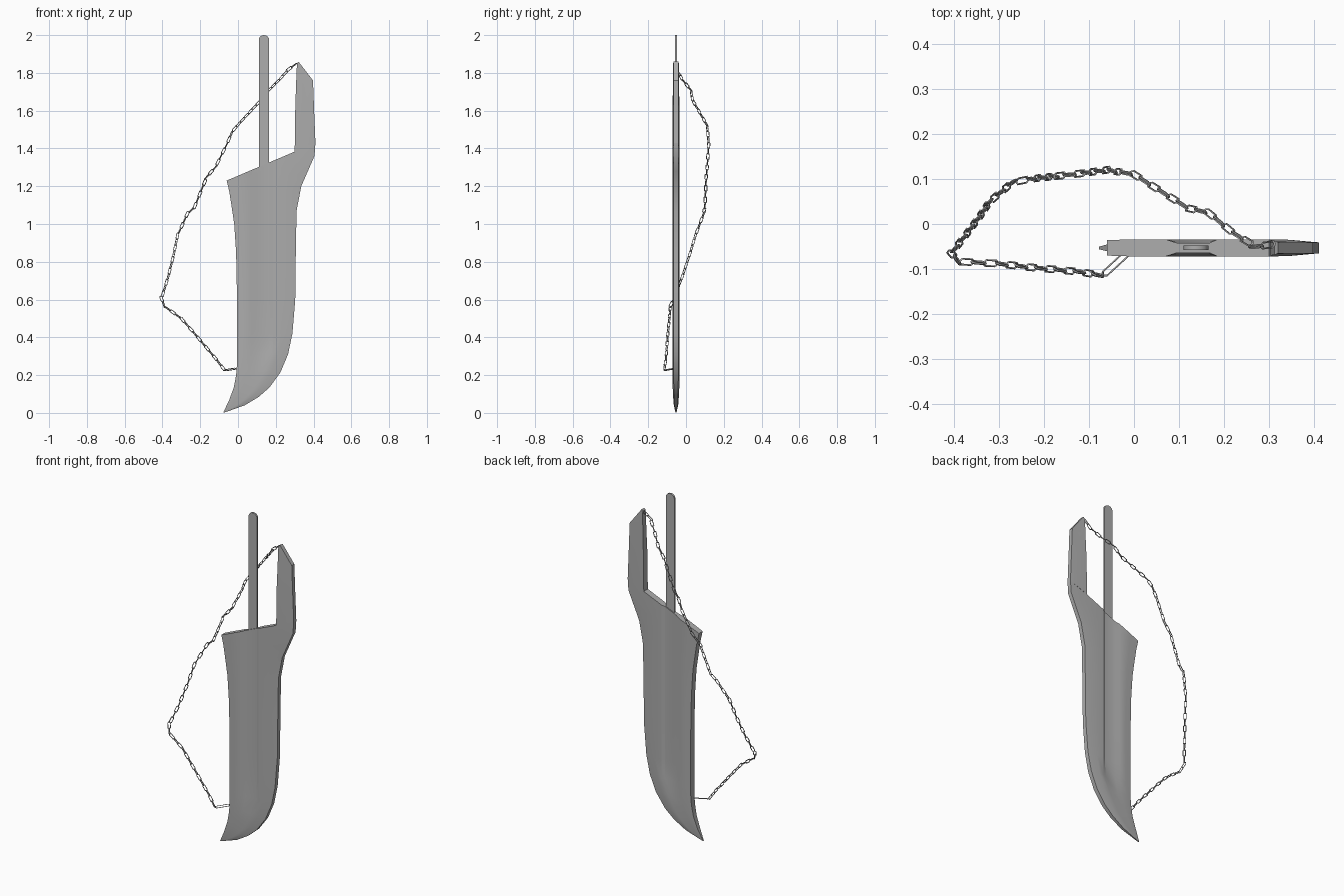
import bpy, bmesh, math
from mathutils import Vector, Matrix

cube = bpy.data.objects.get("Cube")
if cube:
    bpy.data.objects.remove(cube)

steel = bpy.data.materials.new("grey_steel")
steel.use_nodes = True
colour = (0.42, 0.42, 0.42, 1)
steel.diffuse_color = colour
steel.node_tree.nodes["Principled BSDF"].inputs["Base Color"].default_value = colour

MID_Y = -0.053


def finish(name, bm, angle=20):
    bmesh.ops.remove_doubles(bm, verts=bm.verts, dist=0.00001)
    bmesh.ops.recalc_face_normals(bm, faces=bm.faces)
    mesh = bpy.data.meshes.new(name)
    bm.to_mesh(mesh)
    bm.free()
    mesh.materials.append(steel)
    ob = bpy.data.objects.new(name, mesh)
    bpy.context.collection.objects.link(ob)
    bpy.ops.object.select_all(action="DESELECT")
    ob.select_set(True)
    bpy.context.view_layer.objects.active = ob
    bpy.ops.object.shade_smooth_by_angle(angle=math.radians(angle))
    return ob


def loft(name, rows):
    """Bridge rows of (x, z, half thickness), mirrored front to back."""
    bm = bmesh.new()
    loops = []
    for row in rows:
        front = [bm.verts.new((x, MID_Y - h, z)) for x, z, h in row]
        back = [bm.verts.new((x, MID_Y + h, z)) for x, z, h in row]
        loops.append((front, back))
    n = len(rows[0])
    for (f0, b0), (f1, b1) in zip(loops, loops[1:]):
        for i in range(n - 1):
            bm.faces.new((f0[i], f0[i + 1], f1[i + 1], f1[i]))
            bm.faces.new((b0[i], b1[i], b1[i + 1], b0[i + 1]))
        for i in (0, n - 1):
            bm.faces.new((f0[i], f1[i], b1[i], b0[i]))
    for f, b in (loops[0], loops[-1]):
        for i in range(n - 1):
            bm.faces.new((f[i], f[i + 1], b[i + 1], b[i]))
    return finish(name, bm)


# Sheath body: left x, left z, right x, right z, half thickness, groove amount
stations = [
    (-.078, .002, -.072, .002, .003, 0),
    (-.048, .065, .035, .04, .012, 0),
    (-.022, .135, .11, .085, .016, 0),
    (-.01, .20, .167, .135, .018, 0),
    (-.006, .25, .225, .215, .019, 0),
    (-.005, .32, .265, .31, .019, .7),
    (-.005, .42, .288, .42, .019, 1),
    (-.005, .6, .303, .6, .019, 1),
    (-.01, .85, .306, .85, .019, 1),
    (-.02, 1.0, .31, 1.07, .019, 1),
    (-.035, 1.1, .335, 1.2, .019, 1),
    (-.046, 1.17, .37, 1.28, .019, 1),
    (-.054, 1.205, .405, 1.36, .019, 1),
    (-.06, 1.23, .41, 1.43, .019, 1),
]
GROOVE = (.07, .095, .168, .185)
rows = []
for lx, lz, rx, rz, h, g in stations:
    w = rx - lx
    inner = min(rx - .2 * w, .30)
    even = [lx + w * t for t in (.3, .4, .55, .65)]
    cut = [e + (x - e) * min(1, g * 1.3) for e, x in zip(even, GROOVE)]
    xs = [lx, lx + .12 * w, *cut, inner, rx]
    dip = h - .008 * g
    hs = [h * .9, h, h, dip, dip, h, h, h * .65]
    rows.append([(x, lz + (rz - lz) * (x - lx) / w, t) for x, t in zip(xs, hs)])
loft("sheath_body", rows)

# Upright arm rising from the rear shoulder
arm = [(.30, 1.383, .41, 1.43), (.303, 1.6, .403, 1.6),
       (.307, 1.73, .397, 1.76), (.312, 1.85, .32, 1.86)]
loft("sheath_arm", [
    [(lx, lz, .019 if i < 2 else .016),
     (lx + .4 * (rx - lx), lz + .4 * (rz - lz), .018 if i < 2 else .014),
     (rx, rz, .012)] for i, (lx, lz, rx, rz) in enumerate(arm)])

# Flat tang with a rounded top
bm = bmesh.new()
half, centre, arc_z = .0275, .1375, 1.975
outline = [(centre - half, 1.2), (centre + half, 1.2)]
for i in range(9):
    a = math.pi * i / 8
    outline.append((centre + half * math.cos(a), arc_z + .025 * math.sin(a)))
face = bm.faces.new([bm.verts.new((x, MID_Y - .005, z)) for x, z in outline])
side = bmesh.ops.extrude_face_region(bm, geom=[face])
moved = [v for v in side["geom"] if isinstance(v, bmesh.types.BMVert)]
bmesh.ops.translate(bm, verts=moved, vec=(0, .01, 0))
finish("tang", bm, 35)

# Hanging chain: links spaced evenly along a path
path = [Vector(p) for p in (
    (.31, -.045, 1.85), (.27, -.05, 1.82), (.22, -.02, 1.765), (.165, .025, 1.71),
    (.12, .035, 1.655), (0, .11, 1.525), (-.03, .115, 1.49), (-.06, .12, 1.42),
    (-.12, .112, 1.3), (-.165, .107, 1.25), (-.23, .1, 1.09), (-.27, .092, 1.05),
    (-.32, .05, .94), (-.34, .02, .84), (-.37, -.02, .72), (-.405, -.065, .605),
    (-.39, -.083, .565), (-.3, -.088, .5), (-.23, -.096, .42), (-.12, -.106, .29),
    (-.07, -.115, .225))]
PITCH, LINK, WIDE, WIRE = .033, .021, .0095, .0026


def add_link(bm, pos, direction, roll, length):
    """One chamfered rectangular ring with a square wire section."""
    turn = direction.to_track_quat("X", "Z").to_matrix().to_4x4()
    m = Matrix.Translation(pos) @ turn @ Matrix.Rotation(roll, 4, "X")
    a, b, c = length - WIRE, WIDE - WIRE, .005
    ring = [(a, b - c), (a - c, b), (c - a, b), (-a, b - c),
            (-a, c - b), (c - a, -b), (a - c, -b), (a, c - b)]
    loops = []
    for x, y in ring:
        out = Vector((x / a, y / b, 0)).normalized()
        up = Vector((0, 0, 1))
        p = Vector((x, y, 0))
        loops.append([bm.verts.new(m @ (p + WIRE * d))
                      for d in (out, up, -out, -up)])
    for i in range(8):
        u, v = loops[i], loops[(i + 1) % 8]
        for j in range(4):
            k = (j + 1) % 4
            bm.faces.new((u[j], v[j], v[k], u[k]))


bm = bmesh.new()
travelled, target, count = 0, PITCH / 2, 0
for p, q in zip(path, path[1:]):
    seg = (q - p).length
    while target <= travelled + seg:
        pos = p.lerp(q, (target - travelled) / seg)
        add_link(bm, pos, q - p, math.radians(20 + 90 * (count % 2)), LINK)
        target += PITCH
        count += 1
    travelled += seg
# Long end link reaching the sheath edge
start, end = path[-1], Vector((-.01, -.06, .235))
add_link(bm, (start + end) / 2, end - start, .4, (end - start).length / 2)
finish("chain", bm, 30)
